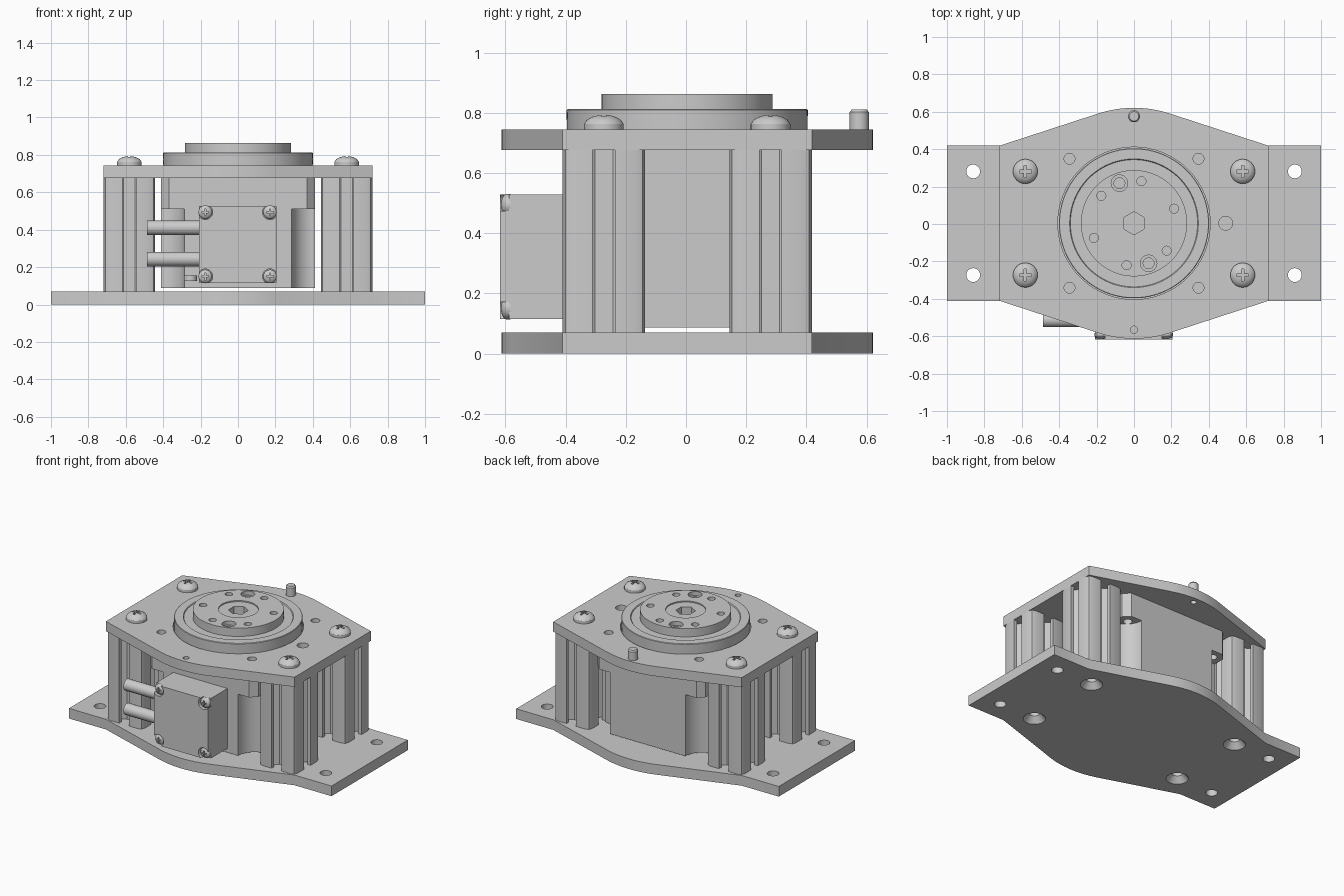
import bpy, bmesh, math
from mathutils import Matrix, Vector

cube = bpy.data.objects.get("Cube")
if cube:
    bpy.data.objects.remove(cube, do_unlink=True)

GREY = (0.6, 0.6, 0.6, 1)
metal = bpy.data.materials.new("plain_grey")
metal.use_nodes = True
metal.diffuse_color = GREY
metal.node_tree.nodes["Principled BSDF"].inputs["Base Color"].default_value = GREY

CY = 0.004                 # y of the main axis
BASE_TOP, DECK, TOP = 0.07, 0.677, 0.744
CORNERS = [(sx, sy) for sx in (1, -1) for sy in (1, -1)]
POSTS = [(sx * 0.581, CY + sy * 0.277) for sx, sy in CORNERS]


def finish(name, bm):
    bmesh.ops.recalc_face_normals(bm, faces=bm.faces)
    me = bpy.data.meshes.new(name)
    bm.to_mesh(me)
    bm.free()
    me.materials.append(metal)
    ob = bpy.data.objects.new(name, me)
    bpy.context.collection.objects.link(ob)
    return ob


def prism(name, pts, z0, z1, at=(0, 0)):
    bm = bmesh.new()
    face = bm.faces.new([bm.verts.new((x + at[0], y + at[1], z0)) for x, y in pts])
    ext = bmesh.ops.extrude_face_region(bm, geom=[face])["geom"]
    bmesh.ops.translate(bm, vec=(0, 0, z1 - z0),
                        verts=[v for v in ext if isinstance(v, bmesh.types.BMVert)])
    # extruding an isolated face may drop or keep it, so make sure the start is capped
    rim = [e for e in bm.edges if e.is_boundary]
    if rim:
        bmesh.ops.contextual_create(bm, geom=rim)
    return finish(name, bm)


def rod(name, a, b, r, r2=None, sides=32):
    a, b = Vector(a), Vector(b)
    turn = (b - a).to_track_quat('Z', 'Y').to_matrix().to_4x4()
    bm = bmesh.new()
    bmesh.ops.create_cone(bm, cap_ends=True, segments=sides, radius1=r,
                          radius2=r if r2 is None else r2, depth=(b - a).length,
                          matrix=Matrix.Translation((a + b) / 2) @ turn)
    return finish(name, bm)


def hole(x, y, z0, z1, r, r2=None, sides=24):
    return rod("cutter", (x, y, z0), (x, y, z1), r, r2, sides)


def block(name, lo, hi):
    return prism(name, [(lo[0], lo[1]), (hi[0], lo[1]), (hi[0], hi[1]), (lo[0], hi[1])], lo[2], hi[2])


def lathe(name, profile, sides=64):
    bm = bmesh.new()
    vs = [bm.verts.new((r, 0, z)) for r, z in profile]
    es = [bm.edges.new(p) for p in zip(vs, vs[1:])]
    bmesh.ops.spin(bm, geom=vs + es, cent=(0, 0, 0), axis=(0, 0, 1),
                   angle=math.tau, steps=sides, use_merge=True)
    bmesh.ops.remove_doubles(bm, verts=bm.verts, dist=1e-5)
    return finish(name, bm)


def carve(ob, cutters):
    for c in cutters:
        mod = ob.modifiers.new("cut", 'BOOLEAN')
        mod.operation, mod.solver, mod.object = 'DIFFERENCE', 'EXACT', c
    bpy.context.view_layer.objects.active = ob
    for mod in list(ob.modifiers):
        bpy.ops.object.modifier_apply(modifier=mod.name)
    for c in cutters:
        bpy.data.objects.remove(c, do_unlink=True)
    return ob


def cross_screw(name, matrix):
    head = lathe(name, [(0, -0.01), (0.066, -0.01), (0.066, 0.018), (0.057, 0.032),
                        (0.04, 0.042), (0.02, 0.048), (0, 0.05)], 32)
    carve(head, [block("cutter", (-0.032, -0.007, 0.02), (0.032, 0.007, 0.1)),
                 block("cutter", (-0.007, -0.032, 0.02), (0.007, 0.032, 0.1))])
    head.data.transform(matrix)


def plate_outline(tab):
    # tapered sides blending into round noses, with optional end tabs
    R, half = 0.617, 0.415
    a0 = math.radians(71.4)
    nose = [(R * math.cos(a), R * math.sin(a))
            for a in [a0 + (math.pi - 2 * a0) * i / 16 for i in range(17)]]
    upper = [(0.718, half)] + nose + [(-0.718, half)]
    if tab:
        upper = [(1, half)] + upper + [(-1, half)]
    return upper + [(-x, -y) for x, y in upper]


# Base plate with mounting holes and countersinks underneath
base = prism("base_plate", plate_outline(True), 0, BASE_TOP, (0, CY))
carve(base, [hole(sx * 0.86, CY + sy * 0.277, -0.1, 0.2, 0.037) for sx, sy in CORNERS]
      + [hole(x, y, -0.001, 0.04, 0.071, 0.036) for x, y in POSTS]
      + [hole(x, y, 0.03, 0.2, 0.036) for x, y in POSTS])

# Top plate with central bore, motor screw holes, cable hole and locating holes
top = prism("top_plate", plate_outline(False), DECK, TOP, (0, CY))
carve(top, [hole(sx * 0.345, CY + sy * 0.345, 0.6, 0.8, 0.029) for sx, sy in CORNERS]
      + [hole(0, CY, 0.6, 0.8, 0.407, sides=96),
         hole(0.49, CY, 0.6, 0.8, 0.037), hole(0, -0.565, 0.6, 0.8, 0.019),
         hole(0, 0.576, 0.6, 0.72, 0.019)])

# Locating pin
pin = lathe("locating_pin", [(0, 0.72), (0.032, 0.72), (0.032, 0.802), (0.025, 0.811), (0, 0.811)], 32)
pin.location = (0, 0.576, 0)

# Slotted extrusion posts: one corner of the section, turned four times
corner = [(0.062, 0.03), (0.09, 0.07), (0.112, 0.07), (0.112, 0.037), (0.137, 0.037),
          (0.137, 0.105), (0.128, 0.128), (0.105, 0.137), (0.037, 0.137), (0.037, 0.112),
          (0.07, 0.112), (0.07, 0.09), (0.03, 0.062)]
section = []
for k in range(4):
    turn = Matrix.Rotation(k * math.pi / 2, 2)
    section += [tuple(turn @ Vector(p)) for p in corner]
for i, (x, y) in enumerate(POSTS):
    post = prism(f"post_{i + 1}", section, BASE_TOP, DECK, (x, y))
    carve(post, [hole(x, y, 0, 0.3, 0.03)])
    cross_screw(f"post_screw_{i + 1}", Matrix.Translation((x, y, TOP)))

# Motor: chamfered flange above a body with scooped corners
H, C = 0.412, 0.37
octagon = [(H, -C), (H, C), (C, H), (-C, H), (-H, C), (-H, -C), (-C, -H), (C, -H)]
flange = prism("motor_flange", octagon, 0.51, DECK, (0, CY))
carve(flange, [hole(sx * 0.345, CY + sy * 0.345, 0.4, 0.66, 0.029) for sx, sy in CORNERS])
body = block("motor_body", (-H, CY - H, 0.087), (H, CY + H, 0.51))
carve(body, [hole(sx * H, CY + sy * H, 0, 0.6, 0.125, sides=48) for sx, sy in CORNERS])

# Rotating output flange with bolt circle and hexagonal socket
hub = lathe("output_flange", [(0, DECK), (0.398, DECK), (0.401, 0.809), (0.398, 0.812),
                              (0.344, 0.812), (0.34, 0.806), (0.284, 0.806),
                              (0.284, 0.863), (0, 0.863)], 96)
cuts = [hole(0, 0, 0.855, 0.9, 0.125, sides=48), hole(0, 0, 0.77, 0.9, 0.062, sides=6)]
for deg in (20, 80, 140, 200, 260, 320):
    a = math.radians(deg)
    cuts.append(hole(0.228 * math.cos(a), 0.228 * math.sin(a), 0.82, 0.9, 0.024))
for deg in (110, 290):
    a = math.radians(deg)
    x, y = 0.228 * math.cos(a), 0.228 * math.sin(a)
    cuts += [hole(x, y, 0.835, 0.9, 0.044), hole(x, y, 0.8, 0.84, 0.029)]
carve(hub, cuts)
hub.location.y = CY

# Terminal box with four corner screws in open recesses
FRONT = -0.618
box = block("terminal_box", (-0.208, FRONT, 0.115), (0.205, CY - H + 0.002, 0.528))
spots = [(sx * 0.173 - 0.002, 0.322 + sz * 0.172, sx, sz) for sx, sz in CORNERS]
recesses = []
for i, (x, z, sx, sz) in enumerate(spots):
    x2, z2 = x + sx * 0.1, z + sz * 0.1
    recesses += [rod("cutter", (x, FRONT - 0.1, z), (x, FRONT + 0.03, z), 0.04),
                 block("cutter", (min(x, x2), FRONT - 0.1, min(z, z2)),
                       (max(x, x2), FRONT + 0.03, max(z, z2)))]
    cross_screw(f"box_screw_{i + 1}", Matrix.Translation((x, FRONT + 0.03, z))
                @ Matrix.Rotation(math.pi / 2, 4, 'X') @ Matrix.Scale(0.55, 4))
carve(box, recesses)

# Cables and the small side fitting
for name, z in (("upper_cable", 0.41), ("lower_cable", 0.243)):
    rod(name, (-0.487, -0.513, z), (-0.19, -0.513, z), 0.039)
rod("side_fitting", (-0.255, -0.44, 0.125), (-0.255, -0.44, 0.155), 0.035)

# Smooth round faces, keep crisp edges
bpy.ops.object.select_all(action='DESELECT')
for ob in bpy.context.scene.objects:
    if ob.type == 'MESH':
        ob.select_set(True)
        bpy.context.view_layer.objects.active = ob
bpy.ops.object.shade_smooth_by_angle(angle=math.radians(30))
